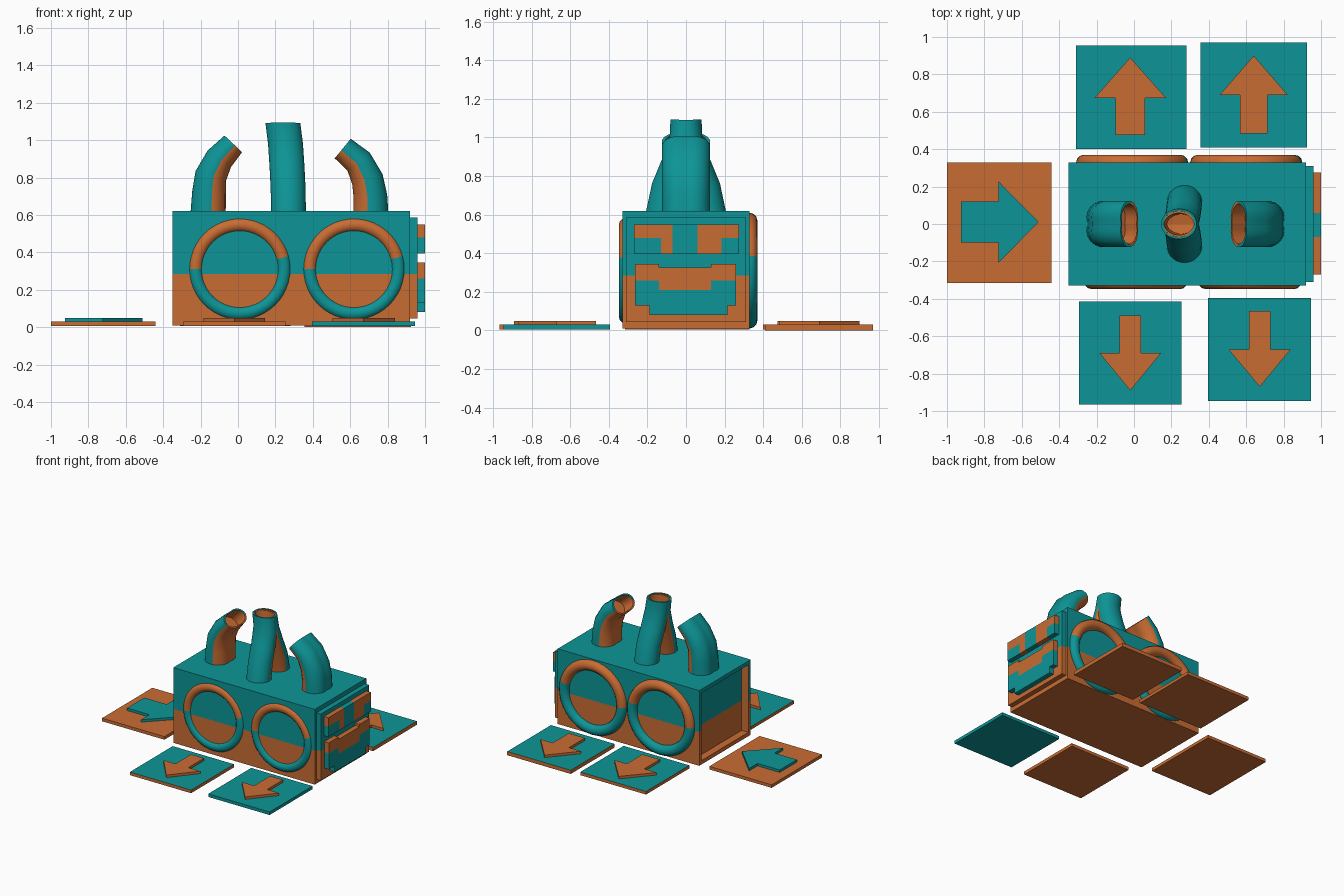
import bpy, bmesh, math
from mathutils import Vector, Matrix

if "Cube" in bpy.data.objects:
    bpy.data.objects.remove(bpy.data.objects["Cube"])


def material(name, rgb):
    m = bpy.data.materials.new(name)
    m.diffuse_color = (*rgb, 1)
    m.use_nodes = True
    m.node_tree.nodes["Principled BSDF"].inputs["Base Color"].default_value = m.diffuse_color
    return m


MATS = [material("teal", (0.004, 0.30, 0.31)), material("orange", (0.584, 0.150, 0.033))]
TEAL, ORANGE = 0, 1


def finish(name, bm, rule=None, smooth=False):
    """Turn a bmesh into an object; rule(face) picks the material index."""
    bmesh.ops.recalc_face_normals(bm, faces=bm.faces)
    bm.normal_update()
    if rule:
        for f in bm.faces:
            f.material_index = rule(f)
    me = bpy.data.meshes.new(name)
    bm.to_mesh(me)
    bm.free()
    for m in MATS:
        me.materials.append(m)
    ob = bpy.data.objects.new(name, me)
    bpy.context.collection.objects.link(ob)
    if smooth:
        bpy.ops.object.select_all(action='DESELECT')
        ob.select_set(True)
        bpy.context.view_layer.objects.active = ob
        bpy.ops.object.shade_smooth_by_angle(angle=math.radians(35))
    return ob


def box_mesh(x0, x1, y0, y1, z0, z1):
    bm = bmesh.new()
    bmesh.ops.create_cube(bm, size=1)
    for v in bm.verts:
        v.co = Vector(((x0 + x1) / 2 + v.co.x * (x1 - x0), (y0 + y1) / 2 + v.co.y * (y1 - y0),
                       (z0 + z1) / 2 + v.co.z * (z1 - z0)))
    return bm


def split_z(bm, z):
    bmesh.ops.bisect_plane(bm, geom=bm.verts[:] + bm.edges[:] + bm.faces[:],
                           plane_co=(0, 0, z), plane_no=(0, 0, 1))


# Body: teal above, orange below, with a shallow recess in the left end
SPLIT = 0.285
bm = box_mesh(-0.35, 0.92, -0.33, 0.33, 0.01, 0.62)
bm.normal_update()
left = min(bm.faces, key=lambda f: f.calc_center_median().x)
bmesh.ops.inset_region(bm, faces=[left], thickness=0.045)
pushed = bmesh.ops.extrude_discrete_faces(bm, faces=[left])["faces"][0]
bmesh.ops.translate(bm, verts=pushed.verts, vec=(0.06, 0, 0))
bmesh.ops.remove_doubles(bm, verts=bm.verts, dist=0.0005)
split_z(bm, SPLIT)


def body_rule(f):
    c = f.calc_center_median()
    lip = -0.34 < c.x < -0.295
    return ORANGE if lip or c.z < SPLIT else TEAL


finish("body", bm, body_rule)

# Right end plate
bm = box_mesh(0.92, 0.96, -0.31, 0.31, 0.045, 0.585)
split_z(bm, SPLIT)
finish("end_plate", bm, lambda f: ORANGE if f.calc_center_median().z < SPLIT else TEAL)

# Raised panels on the right end: y0, y1, z0, z1, colour
panels = [
    (-0.27, -0.13, 0.48, 0.55, ORANGE), (-0.27, -0.13, 0.395, 0.48, TEAL),
    (-0.13, -0.07, 0.395, 0.55, ORANGE), (-0.07, 0.06, 0.395, 0.55, TEAL),
    (0.06, 0.185, 0.395, 0.55, ORANGE), (0.185, 0.275, 0.48, 0.55, ORANGE),
    (0.185, 0.275, 0.395, 0.48, TEAL),
    (-0.265, -0.14, 0.26, 0.345, ORANGE), (-0.14, 0.13, 0.21, 0.325, ORANGE),
    (0.13, 0.26, 0.26, 0.345, ORANGE), (-0.265, -0.14, 0.13, 0.26, TEAL),
    (-0.14, 0.13, 0.13, 0.21, TEAL), (0.13, 0.26, 0.13, 0.26, TEAL),
    (-0.19, 0.215, 0.08, 0.13, TEAL),
]
for i, (y0, y1, z0, z1, col) in enumerate(panels):
    finish(f"end_panel_{i + 1}", box_mesh(0.96, 1.0, y0, y1, z0, z1), lambda f: col)


# Round rings on the front and back walls
def ring(name, x, y, z, major, minor, rule):
    bm = bmesh.new()
    n, k = 48, 12
    grid = []
    for i in range(n):
        a = 2 * math.pi * i / n
        row = []
        for j in range(k):
            b = 2 * math.pi * j / k
            r = major + minor * math.cos(b)
            row.append(bm.verts.new((x + r * math.cos(a), y + minor * math.sin(b), z + r * math.sin(a))))
        grid.append(row)
    for i in range(n):
        for j in range(k):
            bm.faces.new((grid[i][j], grid[(i + 1) % n][j],
                          grid[(i + 1) % n][(j + 1) % k], grid[i][(j + 1) % k]))

    def colour(f):
        c = f.calc_center_median()
        return ORANGE if rule(c.x - x, c.z) else TEAL
    finish(name, bm, colour, True)


for side, xf, xb in (("left", 0.01, -0.01), ("right", 0.62, 0.60)):
    ring(f"front_ring_{side}", xf, -0.31, 0.31, 0.237, 0.038, lambda dx, z: z > 0.335 + 0.12 * dx)
    ring(f"back_ring_{side}", xb, 0.328, 0.31, 0.258, 0.042, lambda dx, z: z > 0.335 + 0.12 * dx)


# Hollow bent pipes; inner side of the bend is orange
def pipe(name, path, scale, side_axis, inner, radius, lobe):
    n = 24
    pts = [Vector(p) for p in path]
    w = Vector(side_axis)
    rings = []
    for i, p in enumerate(pts):
        t = (pts[min(i + 1, len(pts) - 1)] - pts[max(i - 1, 0)]).normalized()
        u = w.cross(t).normalized()
        if u.dot(Vector(inner)) < 0:
            u = -u
        rings.append((p, u, scale[i], 1.0))
    outer = len(rings)
    for i in (-1, -2):                       # inner wall running back down
        p, u, s, _ = rings[outer + i]
        rings.append((p, u, s, 0.86))
    bm = bmesh.new()
    rows = []
    for p, u, s, shrink in rings:
        row = []
        for j in range(n):
            a = 2 * math.pi * (j + 0.5) / n
            c, sn = math.cos(a), math.sin(a)
            r = (lobe * abs(sn) + math.sqrt(radius ** 2 - (lobe * c) ** 2)) * shrink
            row.append(bm.verts.new(p + u * (c * r * s) + w * (sn * r)))
        rows.append(row)
    for i in range(len(rows) - 1):
        for j in range(n):
            f = bm.faces.new((rows[i][j], rows[i][(j + 1) % n], rows[i + 1][(j + 1) % n], rows[i + 1][j]))
            inner_half = math.cos(2 * math.pi * (j + 1) / n) > 0.05
            f.material_index = ORANGE if i >= outer or inner_half else TEAL
    bm.faces.new(rows[0])
    bm.faces.new(rows[-1]).material_index = ORANGE
    finish(name, bm, None, True)


# Two outer double-lobed pipes
pipe("left_pipe", [(-0.16, 0, 0.6), (-0.155, 0, 0.72), (-0.145, 0, 0.81), (-0.1, 0, 0.90), (-0.025, 0, 0.98)],
     (1.05, 1.0, 0.95, 0.85, 0.72), (0, 1, 0), (1, 0, 0), 0.09, 0.035)
pipe("right_pipe", [(0.71, 0, 0.6), (0.708, 0, 0.70), (0.692, 0, 0.79), (0.645, 0, 0.885), (0.56, 0, 0.955)],
     (1.05, 1.0, 0.95, 0.85, 0.75), (0, 1, 0), (-1, 0, 0), 0.09, 0.035)

# Middle pipe: two legs that merge into one mouth
for side, s in (("front", -1), ("back", 1)):
    pipe(f"middle_pipe_{side}_leg",
         [(0.27, s * 0.12, 0.6), (0.268, s * 0.095, 0.74), (0.262, s * 0.05, 0.86),
          (0.254, s * 0.012, 0.98), (0.24, s * 0.006, 1.09)],
         (0.95, 0.9, 0.85, 0.8, 0.8), (1, 0, 0), (0, -s, 0), 0.094, 0.0)


# Floor tiles, each with a raised arrow pointing along +x before turning
def tile(name, x0, x1, y0, y1, base, top, arrow_col, angle, tail, neck, tip, mid, shaft, head):
    finish(name, box_mesh(x0, x1, y0, y1, 0.005 if name != "tile_back_right" else 0.0, 0.03),
           lambda f: top if f.normal.z > 0.5 else base)
    pts = [(tail, -shaft), (neck, -shaft), (neck, -head), (tip, 0), (neck, head), (neck, shaft), (tail, shaft)]
    bm = bmesh.new()
    f = bm.faces.new([bm.verts.new((px, py, 0.029)) for px, py in pts])
    up = bmesh.ops.extrude_face_region(bm, geom=[f])["geom"]
    bmesh.ops.translate(bm, verts=[v for v in up if isinstance(v, bmesh.types.BMVert)], vec=(0, 0, 0.021))
    bm.transform(Matrix.Translation(mid) @ Matrix.Rotation(angle, 4, 'Z'))
    finish(name.replace("tile", "arrow"), bm, lambda f: arrow_col)


Q = math.pi / 2
tile("tile_back_left", -0.31, 0.28, 0.40, 0.955, ORANGE, TEAL, ORANGE, Q,
     0.475, 0.675, 0.89, (-0.02, 0, 0), 0.078, 0.19)
tile("tile_back_right", 0.355, 0.925, 0.41, 0.97, ORANGE, TEAL, ORANGE, Q,
     0.485, 0.69, 0.90, (0.64, 0, 0), 0.073, 0.182)
tile("tile_front_left", -0.295, 0.255, -0.965, -0.415, ORANGE, TEAL, ORANGE, -Q,
     0.49, 0.69, 0.89, (-0.02, 0, 0), 0.058, 0.165)
tile("tile_front_right", 0.395, 0.945, -0.945, -0.395, TEAL, TEAL, ORANGE, -Q,
     0.465, 0.67, 0.87, (0.672, 0, 0), 0.058, 0.167)
tile("tile_left", -1.0, -0.44, -0.315, 0.33, ORANGE, ORANGE, TEAL, 0,
     -0.925, -0.725, -0.51, (0, 0.01, 0), 0.11, 0.218)
